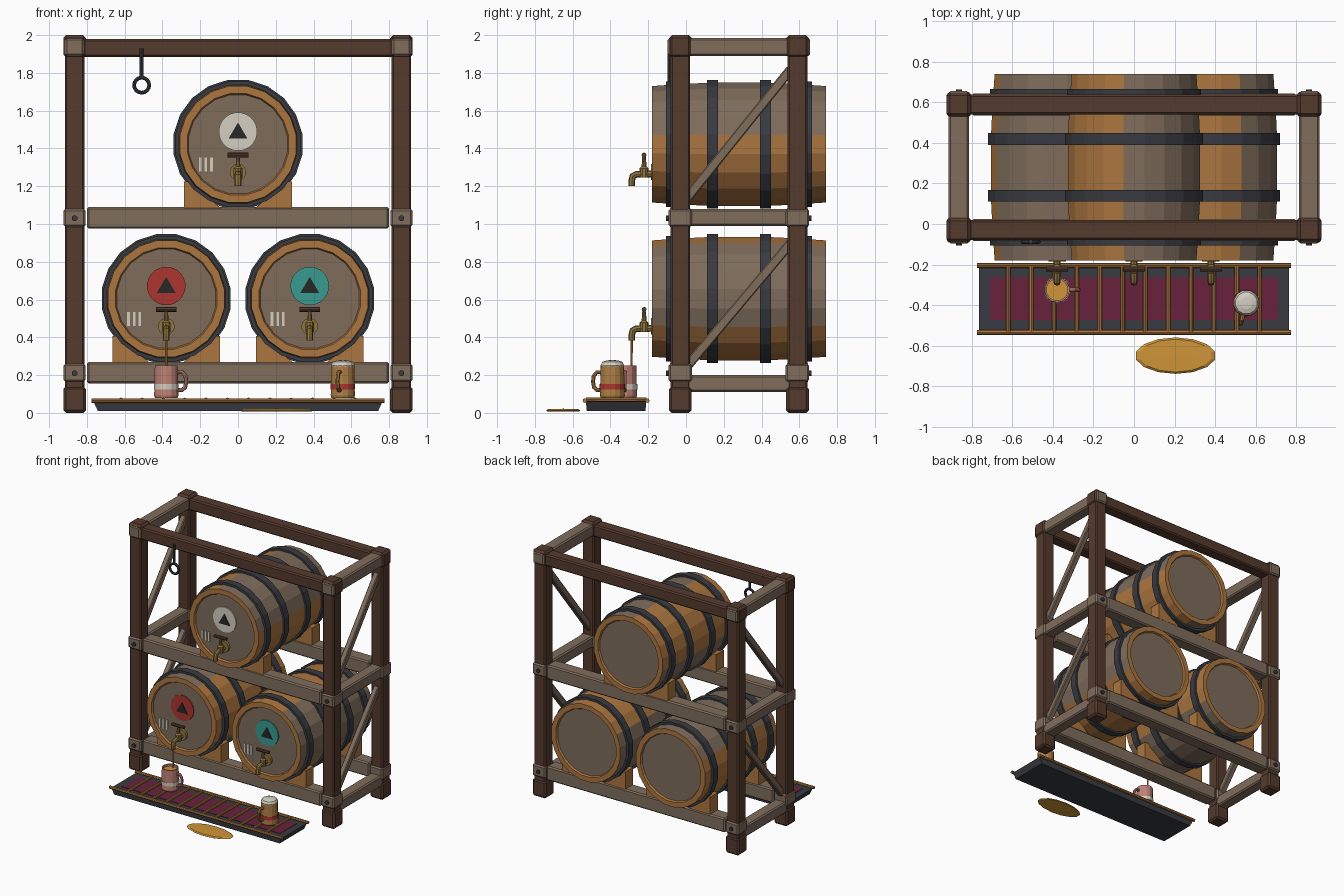
import bpy, bmesh, math
from mathutils import Vector

if "Cube" in bpy.data.objects:
    bpy.data.objects.remove(bpy.data.objects["Cube"])

COL = {
    'dark_wood': (.09, .043, .027), 'grey_wood': (.215, .155, .108), 'oak': (.41, .18, .05),
    'stave_grey': (.21, .15, .105), 'iron': (.04, .043, .052), 'brass': (.28, .18, .05),
    'red': (.42, .035, .03), 'teal': (.04, .33, .28), 'cream': (.66, .62, .54),
    'black': (.02, .02, .022), 'wine': (.14, .016, .045), 'pink': (.52, .22, .18),
    'ale': (.62, .3, .04), 'mug_brown': (.42, .21, .06)}
MATS = {}
for n, c in COL.items():
    m = bpy.data.materials.new(n)
    m.diffuse_color = (*c, 1)
    m.use_nodes = True
    m.node_tree.nodes["Principled BSDF"].inputs["Base Color"].default_value = m.diffuse_color
    MATS[n] = m


def finish(name, bm, mats):
    bmesh.ops.remove_doubles(bm, verts=bm.verts, dist=1e-5)
    bmesh.ops.recalc_face_normals(bm, faces=bm.faces)
    me = bpy.data.meshes.new(name)
    bm.to_mesh(me)
    bm.free()
    for k in mats:
        me.materials.append(MATS[k])
    ob = bpy.data.objects.new(name, me)
    bpy.context.collection.objects.link(ob)
    return ob


def box(name, x, y, z, mat, bevel=.01):
    """Bevelled box from (min, max) ranges."""
    bm = bmesh.new()
    bmesh.ops.create_cube(bm, size=1)
    for v in bm.verts:
        v.co = [(a + b) / 2 + c * (b - a) for (a, b), c in zip((x, y, z), v.co)]
    if bevel:
        bmesh.ops.bevel(bm, geom=bm.edges[:], offset=bevel, segments=1, affect='EDGES')
    return finish(name, bm, [mat])


def lathe(name, prof, centre, axis, mats, n=20, pick=None, closed=False, scale=(1, 1)):
    """Revolve (radius, height) pairs round y or z; pick(ring, segment) gives the material index."""
    bm = bmesh.new()
    rings = []
    for r, h in prof:
        ring = []
        for i in range(n):
            a = 2 * math.pi * (i + .5) / n
            u, w = r * math.cos(a) * scale[0], r * math.sin(a) * scale[1]
            p = Vector((u, h, w)) if axis == 'y' else Vector((u, w, h))
            ring.append(bm.verts.new(p + Vector(centre)))
        rings.append(ring)
    for j in range(len(prof) if closed else len(prof) - 1):
        A, B = rings[j], rings[(j + 1) % len(prof)]
        for i in range(n):
            f = bm.faces.new((A[i], A[(i + 1) % n], B[(i + 1) % n], B[i]))
            f.material_index = pick(j, i) if pick else 0
    return finish(name, bm, mats)


def disc(name, r, c, y0, y1, mat, n=20):
    return lathe(name, [(0, y0), (r, y0), (r, y1), (0, y1)], (c[0], 0, c[1]), 'y', [mat], n)


def prism(name, pts, y0, y1, mat):
    """Extrude an x,z outline along y."""
    bm = bmesh.new()
    a = [bm.verts.new((x, y0, z)) for x, z in pts]
    b = [bm.verts.new((x, y1, z)) for x, z in pts]
    bm.faces.new(a)
    bm.faces.new(b)
    for i in range(len(a)):
        j = (i + 1) % len(a)
        bm.faces.new((a[i], a[j], b[j], b[i]))
    return finish(name, bm, [mat])


def tube(name, pts, r, mat, res=2, cyclic=False):
    cu = bpy.data.curves.new(name, 'CURVE')
    cu.dimensions = '3D'
    cu.bevel_depth, cu.bevel_resolution, cu.use_fill_caps = r, res, True
    s = cu.splines.new('POLY')
    s.points.add(len(pts) - 1)
    for p, q in zip(s.points, pts):
        p.co = (*q, 1)
    s.use_cyclic_u = cyclic
    cu.materials.append(MATS[mat])
    ob = bpy.data.objects.new(name, cu)
    bpy.context.collection.objects.link(ob)
    bpy.ops.object.select_all(action='DESELECT')
    ob.select_set(True)
    bpy.context.view_layer.objects.active = ob
    bpy.ops.object.convert(target='MESH')
    bpy.ops.object.shade_smooth_by_angle()


# Frame: posts with feet and caps, bolts
YF, YB, XP = -.03, .59, .865
for x in (-XP, XP):
    for y in (YF, YB):
        box('post', (x - .052, x + .052), (y - .052, y + .052), (.02, 1.98), 'dark_wood')
        box('post_foot', (x - .06, x + .06), (y - .06, y + .06), (0, .14), 'dark_wood', .014)
        box('post_cap', (x - .06, x + .06), (y - .06, y + .06), (1.88, 2), 'dark_wood', .016)
        s = -1 if y < 0 else 1
        for z in (1.03, .21):
            disc('bolt', .016, (x, z), y + s * .05, y + s * .075, 'iron', 8)
# Long rails
for y in (YF, YB):
    box('top_beam', (-.86, .86), (y - .05, y + .05), (1.885, 1.98), 'dark_wood')
    box('middle_beam', (-.8, .8), (y - .055, y + .055), (.975, 1.09), 'grey_wood')
    box('lower_beam', (-.8, .8), (y - .055, y + .055), (.155, .27), 'grey_wood')
    for x in (-XP, XP):
        for z in (.985, .165):
            box('beam_end', (x - .058, x + .058), (y - .062, y + .062), (z, z + .095), 'grey_wood')
# Side rails and diagonal braces
for x in (-XP, XP):
    box('top_side_rail', (x - .05, x + .05), (-.097, .657), (1.89, 1.985), 'grey_wood')
    box('middle_side_rail', (x - .048, x + .048), (YF, YB), (.99, 1.08), 'grey_wood')
    box('lower_side_rail', (x - .048, x + .048), (YF, YB), (.11, .2), 'grey_wood')
    for z0, z1 in ((.24, .9), (1.13, 1.82)):
        y0, y1 = 0, .555
        L = math.hypot(y1 - y0, z1 - z0)
        b = box('side_brace', (-.022, .022), (-.025, .025), (-L / 2, L / 2), 'grey_wood', .006)
        b.location = (x, (y0 + y1) / 2, (z0 + z1) / 2)
        b.rotation_euler.x = -math.atan2(y1 - y0, z1 - z0)


# Barrels with hoops, cradles, badge, tally marks and tap
def barrel(x, z, badge, start):
    half = [(0, -.445), (.265, -.445), (.272, -.46), (.312, -.46), (.323, -.3), (.331, -.14)]
    prof = half + [(r, -h) for r, h in reversed(half)]
    last = len(prof) - 2

    def pick(j, i):
        if j in (0, last):
            return 1
        if j in (1, 2, last - 1, last - 2):
            return 0
        return ((i + start) // 5) % 2
    lathe('barrel', prof, (x, .28, z), 'y', ['oak', 'stave_grey'], 20, pick)
    for h, r in ((-.358, .336), (-.14, .345), (.14, .345), (.358, .336)):
        w = .029
        lathe('barrel_hoop', [(r - .03, h - w), (r, h - w), (r, h + w), (r - .03, h + w)],
              (x, .28, z), 'y', ['iron'], 20, closed=True)
    b = z - .337
    for s in (-1, 1):
        for y in (YF, YB):
            prism('barrel_cradle', [(x + s * u, b + v) for u, v in
                  ((.09, 0), (.285, 0), (.285, .14), (.245, .14), (.16, .055))],
                  y - .05, y + .05, 'oak')
    disc('badge', .102, (x, z + .067), -.163, -.173, badge, 24)
    prism('badge_triangle', [(x - .05, z + .03), (x + .05, z + .03), (x, z + .115)], -.17, -.178, 'black')
    for k in (-.2, -.17, -.14):
        box('tally_mark', (x + k - .007, x + k + .007), (-.172, -.163), (z - .145, z - .07), 'cream', 0)
    t = z - .147
    disc('tap_flange', .044, (x, t), -.163, -.185, 'brass', 16)
    tube('tap_body', [(x, -.165, t - .01), (x, -.262, t - .012), (x, -.282, t - .022),
                      (x, -.287, t - .045), (x, -.287, t - .075)], .018, 'brass')
    lathe('tap_valve', [(0, -.03), (.024, -.03), (.024, .02), (.013, .03), (.01, .08), (0, .08)],
          (x, -.222, t), 'z', ['brass'], 10)
    tube('tap_handle', [(x - .055, -.222, t + .09), (x + .055, -.222, t + .09)], .013, 'dark_wood')


barrel(-.38, .605, 'red', 2)
barrel(.38, .605, 'teal', 7)
barrel(0, 1.422, 'cream', 5)
tube('ale_stream', [(-.38, -.287, .4), (-.38, -.289, .22)], .006, 'ale')

# Drip tray with grid
bm = bmesh.new()
bmesh.ops.create_cube(bm, size=1)
for v in bm.verts:
    k = 1 if v.co.z > 0 else .97
    v.co = (v.co.x * 1.53 * k, -.37 + v.co.y * .32 * k, .01 + (v.co.z + .5) * .05)
finish('drip_tray', bm, ['iron'])
box('tray_liner', (-.71, .71), (-.475, -.265), (.05, .063), 'wine', 0)
for y in (-.205, -.535):
    tube('tray_rail', [(-.775, y, .065), (.775, y, .065)], .012, 'oak')
for i in range(12):
    x = -.62 + i * .1127
    tube('tray_slat', [(x, -.53, .07), (x, -.21, .07)], .011, 'oak')


# Mugs
def mug(x, y, body, band, ang, top, foam):
    z = .08
    prof = [(0, 0), (.062, 0), (.066, .012), (.064, .05), (.064, .075), (.062, .172),
            (.053, .172), (.053, .155), (0, .155)]
    lathe('mug', prof, (x, y, z), 'z', [body, top], 14, lambda j, i: int(j == 7))
    lathe('mug_band', [(.06, .045), (.067, .045), (.067, .072), (.06, .072)], (x, y, z), 'z',
          [band], 14, closed=True)
    if foam:
        lathe('mug_foam', [(.058, .15), (.064, .172), (.055, .19), (.03, .198), (0, .2)],
              (x, y, z), 'z', ['cream'], 12)
    d = (math.cos(ang), math.sin(ang))
    tube('mug_handle', [(x + d[0] * r, y + d[1] * r, z + h) for r, h in
         ((.055, .135), (.085, .135), (.102, .115), (.106, .085), (.1, .055), (.082, .04), (.055, .04))],
         .011, body)


mug(-.38, -.325, 'pink', 'cream', 0, 'ale', False)
mug(.555, -.39, 'mug_brown', 'red', math.radians(-105), 'ale', True)

# Spill on the floor
lathe('ale_puddle', [(0, .008), (.95, .008), (1, .012), (.9, .02), (0, .022)], (.205, -.65, 0), 'z',
      ['ale'], 14, scale=(.2, .09))

# Hanging hook on the top beam
tube('hook_rod', [(-.51, -.088, 1.93), (-.51, -.088, 1.775)], .011, 'iron')
tube('hook_ring', [(-.51 + .04 * math.cos(a * math.pi / 8), -.088, 1.735 + .04 * math.sin(a * math.pi / 8))
                   for a in range(16)], .01, 'iron', cyclic=True)
